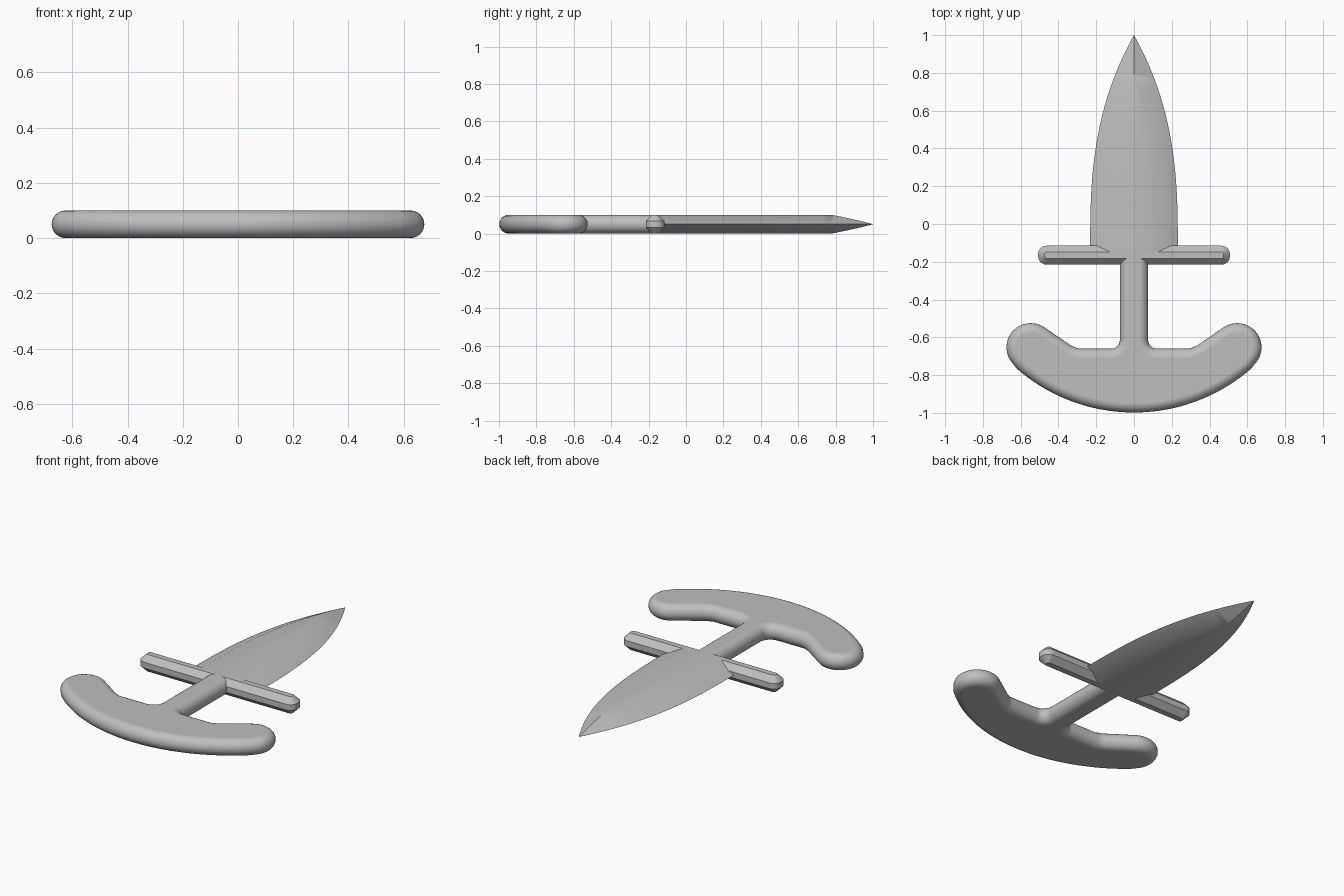
import bpy, bmesh
from math import sin, cos, pi, radians, sqrt
from mathutils import Vector

cube = bpy.data.objects.get("Cube")
if cube:
    bpy.data.objects.remove(cube, do_unlink=True)

MID = 0.05      # half thickness, and height of the middle plane

steel = bpy.data.materials.new("plain_grey")
steel.use_nodes = True
GREY = (0.52, 0.52, 0.52, 1)
steel.diffuse_color = GREY
steel.node_tree.nodes["Principled BSDF"].inputs["Base Color"].default_value = GREY


def finish(name, bm, weighted):
    bmesh.ops.recalc_face_normals(bm, faces=bm.faces)
    mesh = bpy.data.meshes.new(name)
    bm.to_mesh(mesh)
    bm.free()
    mesh.materials.append(steel)
    obj = bpy.data.objects.new(name, mesh)
    bpy.context.collection.objects.link(obj)
    bpy.ops.object.select_all(action='DESELECT')
    obj.select_set(True)
    bpy.context.view_layer.objects.active = obj
    bpy.ops.object.shade_smooth_by_angle(angle=radians(30))
    if weighted:
        mod = obj.modifiers.new("even_flats", 'WEIGHTED_NORMAL')
        mod.keep_sharp = True
    return obj


def arc(cx, cy, r, start, end, steps):
    angles = [radians(start + (end - start) * i / steps) for i in range(steps + 1)]
    return [Vector((cx + r * cos(a), cy + r * sin(a))) for a in angles]


def inset(outline, d):
    """Move a counter-clockwise outline inward by d with mitred corners."""
    result = []
    for i, p in enumerate(outline):
        a = (p - outline[i - 1]).normalized()
        b = (outline[(i + 1) % len(outline)] - p).normalized()
        n1, n2 = Vector((-a.y, a.x)), Vector((-b.y, b.x))
        result.append(p + (n1 + n2) * d / (1 + n1.dot(n2)))
    return result


def slab(name, outline, profile):
    """Stack inset copies of an outline; profile lists (inset, height)."""
    bm = bmesh.new()
    rings = [[bm.verts.new((p.x, p.y, z)) for p in inset(outline, d)] for d, z in profile]
    count = len(outline)
    for low, high in zip(rings, rings[1:]):
        for i in range(count):
            j = (i + 1) % count
            bm.faces.new((low[i], low[j], high[j], high[i]))
    bm.faces.new(rings[0][::-1])
    bm.faces.new(rings[-1])
    return finish(name, bm, True)


# Crescent palm grip with its stem, fully rounded around the edge
half = arc(0, -0.053, 0.945, -90, -49, 20)
half += arc(0.547, -0.653, 0.128, -44, 125, 24)
half += [Vector(p) for p in ((0.385, -0.608), (0.335, -0.643), (0.295, -0.66))]
half += arc(0.12, -0.615, 0.045, 270, 180, 8)
half.append(Vector((0.075, -0.12)))
grip_outline = half + [Vector((-p.x, p.y)) for p in reversed(half[1:])]
round_edge = []
for i in range(13):
    a = -pi / 2 + pi * i / 12
    round_edge.append((MID * (1 - cos(a)), MID + MID * sin(a)))
slab("grip_and_stem", grip_outline, round_edge)

# Cross guard: rounded ends, octagonal section
guard_outline = []
for sx, sy, start in ((1, -1, -90), (1, 1, 0), (-1, 1, 90), (-1, -1, 180)):
    guard_outline += arc(sx * 0.463, -0.165 + sy * 0.005, 0.045, start, start + 90, 6)
slab("cross_guard", guard_outline,
     [(0.033, 0), (0, 0.033), (0, 0.067), (0.033, 0.1)])

# Blade: leaf outline, bevels of even width closing to a ridge near the tip
BASE, BEVEL, WIDE = -0.115, 0.105, 0.232
POWER = 2.7
SPAN = 1 - BASE


def half_width(y):
    t = max(0, (y - BASE) / SPAN)
    return WIDE * (1 - t ** POWER)


ridge_start = BASE + SPAN * (1 - BEVEL / WIDE) ** (1 / POWER)
stations = [-0.165]
stations += [BASE + (ridge_start - BASE) * i / 18 for i in range(19)]
stations += [ridge_start + (1 - ridge_start) * i / 10 for i in range(1, 11)]

bm = bmesh.new()
rows = []
for y in stations:
    w = half_width(y)
    flat = max(0, w - BEVEL)
    rise = MID * min(1, w / BEVEL)
    section = [(-w, 0), (-flat, -rise), (flat, -rise), (w, 0), (flat, rise), (-flat, rise)]
    rows.append([bm.verts.new((x, y, MID + z)) for x, z in section])
for near, far in zip(rows, rows[1:]):
    for i in range(6):
        j = (i + 1) % 6
        bm.faces.new((near[i], near[j], far[j], far[i]))
bm.faces.new(rows[0])
bmesh.ops.remove_doubles(bm, verts=bm.verts, dist=0.0005)
finish("blade", bm, False)
